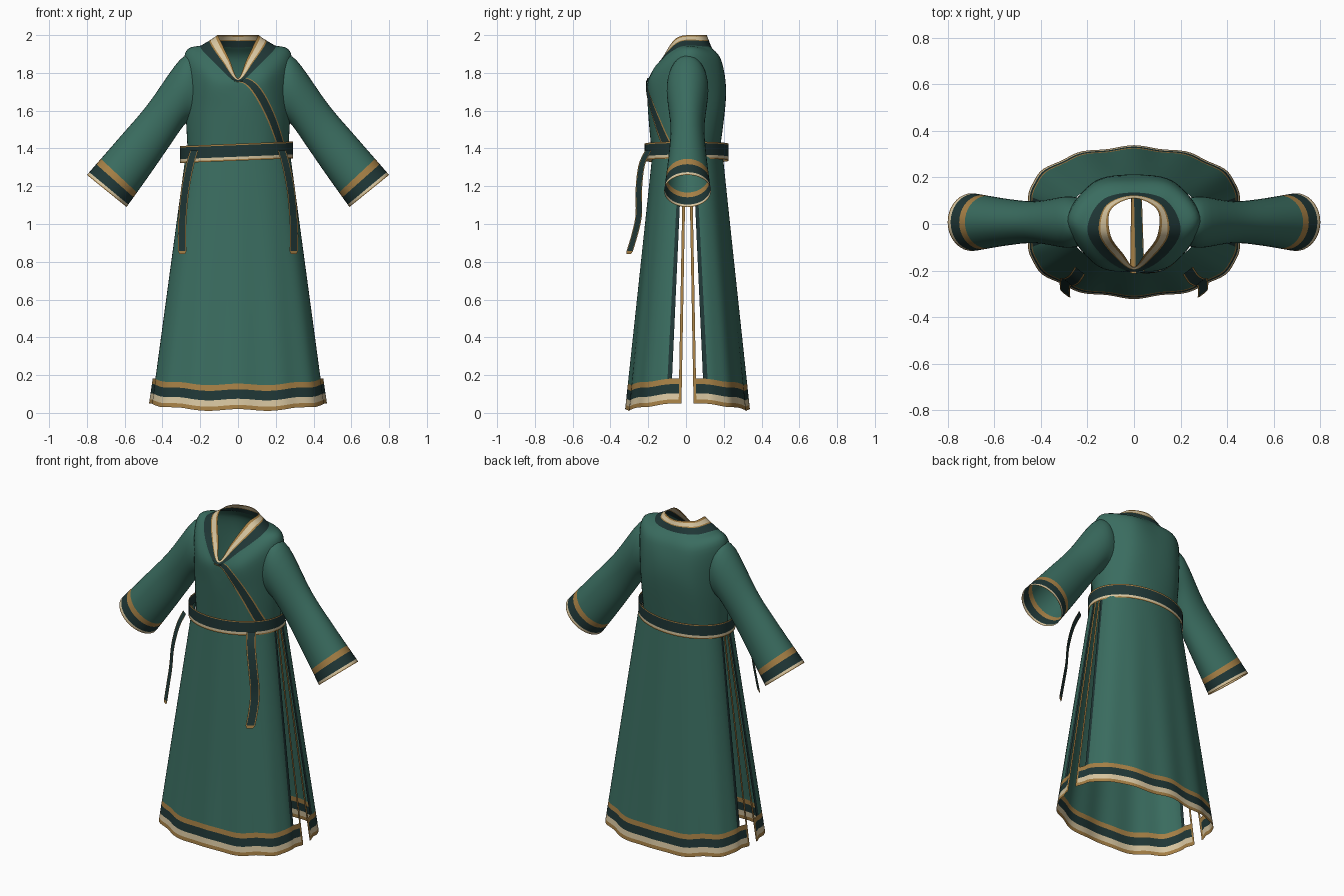
import bpy, bmesh, math
from mathutils import Vector
from mathutils.bvhtree import BVHTree

cube = bpy.data.objects.get("Cube")
if cube:
    bpy.data.objects.remove(cube)


def material(name, rgb):
    m = bpy.data.materials.new(name)
    m.use_nodes = True
    m.diffuse_color = (*rgb, 1)
    m.node_tree.nodes["Principled BSDF"].inputs["Base Color"].default_value = (*rgb, 1)
    return m


MATS = [material("green cloth", (.042, .15, .115)),
        material("dark green trim", (.014, .038, .037)),
        material("gold trim", (.38, .215, .06)),
        material("cream trim", (.68, .56, .35))]
GREEN, DARK, GOLD, CREAM = range(4)


def spline(pts, t, closed=False):
    """Catmull-Rom point at t in 0..1."""
    n = len(pts)
    s = t * (n if closed else n - 1)
    i = int(s) if closed else min(int(s), n - 2)
    f = s - i
    at = lambda k: pts[k % n] if closed else pts[max(0, min(n - 1, k))]
    a, b, c, d = (Vector(at(i + k)) for k in (-1, 0, 1, 2))
    return b + .5 * f * (c - a + f * (2 * a - 5 * b + 4 * c - d + f * (3 * (b - c) + d - a)))


def lerp(a, b, t):
    return a + (b - a) * t


def sheet(name, rows, paint, closed=False):
    """Cloth surface through rows of points; paint(row, col) gives a material or None for a hole."""
    bm = bmesh.new()
    grid = [[bm.verts.new(p) for p in row] for row in rows]
    n = len(rows[0])
    for i in range(len(rows) - 1):
        for j in range(n if closed else n - 1):
            mat = paint(i, j)
            if mat is None:
                continue
            k = (j + 1) % n
            f = bm.faces.new((grid[i][j], grid[i][k], grid[i + 1][k], grid[i + 1][j]))
            f.material_index = mat
    bmesh.ops.recalc_face_normals(bm, faces=bm.faces)
    mesh = bpy.data.meshes.new(name)
    bm.to_mesh(mesh)
    bm.free()
    for m in MATS:
        mesh.materials.append(m)
    ob = bpy.data.objects.new(name, mesh)
    bpy.context.collection.objects.link(ob)
    bpy.ops.object.select_all(action='DESELECT')
    bpy.context.view_layer.objects.active = ob
    ob.select_set(True)
    bpy.ops.object.shade_smooth_by_angle(angle=math.radians(50))
    return ob


def loop(half, n=64):
    """Closed ring from a half outline, front to back, mirrored in x."""
    pts = half + [(-x, y, z) for x, y, z in half[-2:0:-1]]
    return [spline(pts, j / n, True) for j in range(n)]


# Bodice: neck edge, collar edge, shoulders, chest, waist
neck = loop([(0, -.185, 1.77), (.045, -.13, 1.87), (.1, -.05, 1.985), (.1, .06, 2), (0, .11, 2)])
collar_edge = loop([(0, -.205, 1.755), (.12, -.15, 1.85), (.2, -.03, 1.938),
                    (.14, .1, 1.94), (0, .135, 1.935)])
shoulder = loop([(0, -.205, 1.71), (.16, -.175, 1.77), (.283, .01, 1.895),
                 (.17, .165, 1.87), (0, .188, 1.86)])
chest = loop([(0, -.2, 1.58), (.18, -.155, 1.6), (.278, .01, 1.62), (.18, .175, 1.65), (0, .212, 1.68)])
waist = loop([(0, -.18, 1.36), (.18, -.14, 1.36), (.265, .0, 1.36), (.19, .13, 1.36), (0, .175, 1.36)])

steps = 20
columns = list(zip(collar_edge, shoulder, chest, waist))
bodice_rows = [[spline(c, i / steps) for c in columns] for i in range(steps + 1)]
sheet("bodice", bodice_rows, lambda i, j: GREEN, True)

# Collar in concentric bands
stops = [0, .14, .42, .5, .75, 1]
bands = [GOLD, CREAM, GOLD, DARK, DARK]
sheet("collar", [[a.lerp(b, s) for a, b in zip(neck, collar_edge)] for s in stops],
      lambda i, j: bands[i], True)

# Crossover lapel lying on the bodice
flat = [p for r in bodice_rows for p in r]
n = len(neck)
quads = [(i * n + j, i * n + (j + 1) % n, (i + 1) * n + (j + 1) % n, (i + 1) * n + j)
         for i in range(steps) for j in range(n)]
tree = BVHTree.FromPolygons(flat, quads)


def on_bodice(p):
    hit = tree.ray_cast(Vector((p.x, -1, p.z)), Vector((0, 1, 0)))[0]
    return Vector((p.x, (hit.y if hit else -.07) - .007, p.z))


outer = [(.0, 0, 1.775), (.07, 0, 1.765), (.135, 0, 1.70), (.2, 0, 1.57), (.248, 0, 1.42)]
inner = [(-.02, 0, 1.755), (.035, 0, 1.74), (.09, 0, 1.675), (.155, 0, 1.55), (.205, 0, 1.42)]
trim = [GOLD, DARK, DARK, GOLD]
lapel = [[on_bodice(spline(inner, t / 24).lerp(spline(outer, t / 24), s))
          for s in (0, .15, .5, .88, 1)] for t in range(25)]
sheet("crossover_lapel", lapel, lambda i, j: trim[j])

# Sleeves: top point and bottom point of each section, then depth
tops = [(.22, 0, 1.89), (.305, 0, 1.872), (.48, 0, 1.63), (.63, 0, 1.455), (.8, 0, 1.26)]
bottoms = [(.22, 0, 1.55), (.275, 0, 1.535), (.365, 0, 1.41), (.465, 0, 1.265), (.59, 0, 1.09)]
depths = [(.1, 0, 0), (.11, 0, 0), (.09, 0, 0), (.1, 0, 0), (.124, 0, 0)]
sleeve_t = [k / 20 for k in range(18)] + [.877, .91, .97, .99, 1]
cuff = [GOLD, DARK, CREAM, GOLD]


def sleeve_ring(t, side):
    top, low, depth = spline(tops, t), spline(bottoms, t), spline(depths, t).x
    ring = []
    for j in range(36):
        a = math.tau * j / 36
        p = (top + low) / 2 + (top - low) / 2 * math.cos(a)
        ring.append((p.x * side, .008 + depth * math.sin(a), p.z))
    return ring


for word, side in (("left", 1), ("right", -1)):
    sheet(word + "_sleeve", [sleeve_ring(t, side) for t in sleeve_t],
          lambda i, j: cuff[i - 18] if i >= 18 else GREEN, True)

# Skirt panels: open at the sides, with a free gold edging joined at the hem
heights = [0, .022, .055, .105, .135] + [lerp(.135, 1.36, k / 14) for k in range(1, 15)]
hem = [GOLD, CREAM, DARK, GOLD]
COLS = 60
phis = [0, .07] + [lerp(.07, math.pi - .07, k / COLS) for k in range(1, COLS)] + [math.pi - .07, math.pi]


def skirt_row(h, side):
    t = h / 1.36
    v = 1 - t
    a, b, edge = lerp(.275, .455, v), lerp(.185, .325, v), lerp(.028, .088, v)
    row = []
    for p in phis:
        s = max(0, math.sin(p))
        wave = 1 + .022 * v * math.cos(12 * p) * s
        low = .05 - .036 * s + .006 * math.cos(8 * p) * s
        row.append((a * math.cos(p) * wave, .008 + side * (edge + (b - edge) * s ** .85 * wave),
                    low + t * (1.38 - low)))
    z = row[0][2]
    near = lerp(.008, .032, v)
    strip = [(a + .016 * v, .008 + side * y, z) for y in (near, near + .015)]
    return strip + row + [(-x, y, z) for x, y, z in reversed(strip)]


def skirt_paint(i, j):
    last = len(phis) + 2
    k = min(j, last - j)
    if k == 0:
        return GOLD
    if i < len(hem):
        return hem[i]
    return None if k == 1 else DARK if k == 2 else GREEN


for word, side in (("front", -1), ("back", 1)):
    sheet(word + "_skirt_panel", [skirt_row(h, side) for h in heights], skirt_paint)

# Belt standing slightly off the waist
belt_z = [1.335, 1.343, 1.356, 1.417, 1.425]
belt = [[(-.008 + .3 * math.cos(math.tau * j / 64), .003 + .222 * math.sin(math.tau * j / 64),
          z + .012 * math.cos(math.tau * j / 64)) for j in range(64)] for z in belt_z]
belt_bands = [GOLD, CREAM, DARK, GOLD]
sheet("belt", belt, lambda i, j: belt_bands[i], True)

# Hanging belt ends
path = [(.232, -.2, 1.39), (.255, -.235, 1.31), (.28, -.25, 1.18), (.293, -.25, 1.05),
        (.297, -.27, .95), (.295, -.303, .84)]
for word, side in (("left", 1), ("right", -1)):
    rows = []
    for k in range(25):
        p = spline(path, k / 24)
        half = Vector((.022, .017, 0)) * (.65 if k == 24 else 1)
        rows.append([((p + half * s).x * side, (p + half * s).y, p.z)
                     for s in (-1, -.76, 0, .76, 1)])
    sheet(word + "_belt_end", rows, lambda i, j: GOLD if i == 23 else trim[j])
